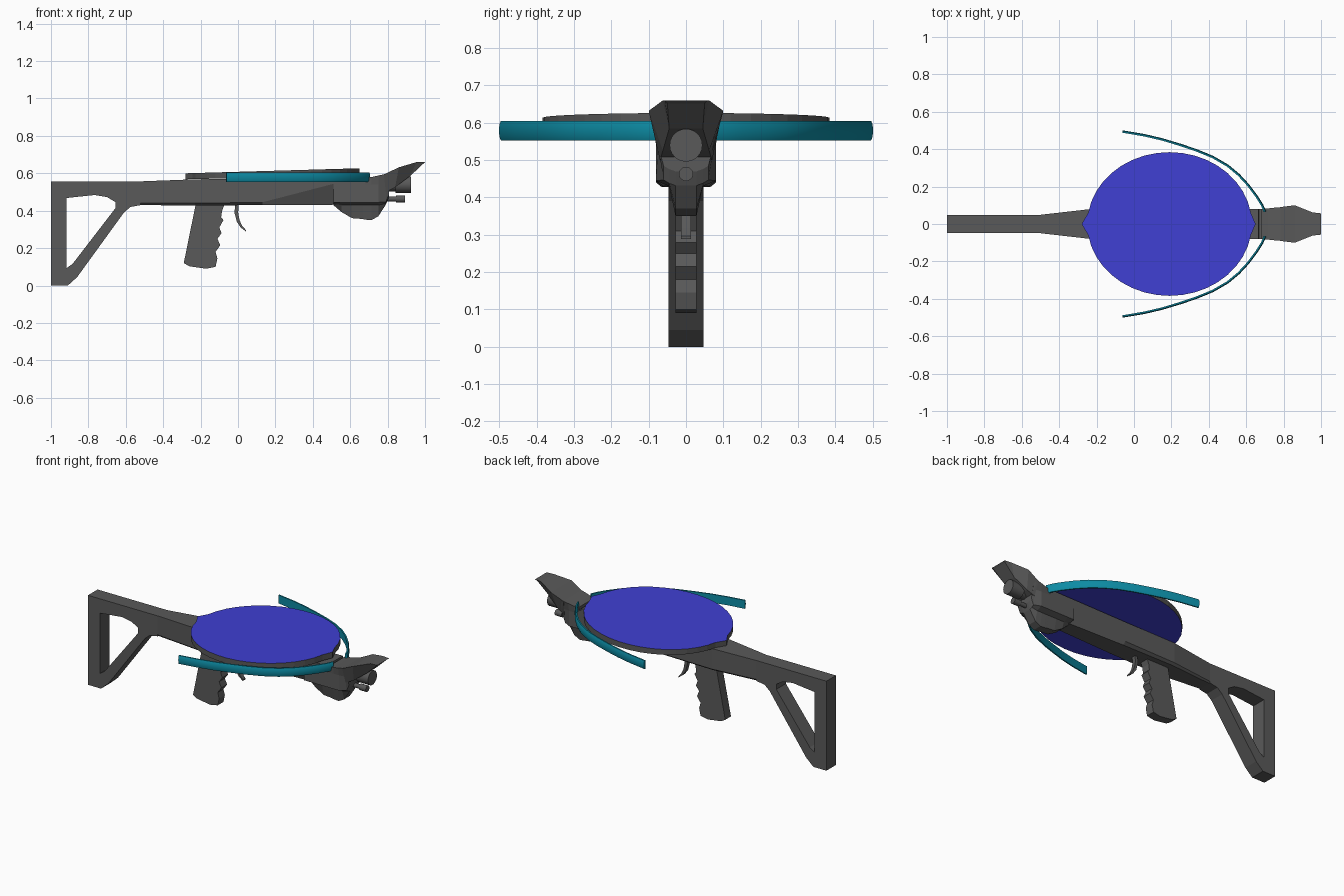
import bpy, bmesh, math
from mathutils import Vector

if "Cube" in bpy.data.objects:
    bpy.data.objects.remove(bpy.data.objects["Cube"])


def material(name, rgb):
    m = bpy.data.materials.new(name)
    m.diffuse_color = (*rgb, 1)
    m.use_nodes = True
    m.node_tree.nodes["Principled BSDF"].inputs["Base Color"].default_value = m.diffuse_color
    return m


GREY = material("dark grey", (0.1, 0.1, 0.1))
BLUE = material("blue", (0.05, 0.05, 0.65))
TEAL = material("teal", (0.004, 0.26, 0.37))


def finish(name, bm, mats):
    bmesh.ops.recalc_face_normals(bm, faces=bm.faces)
    me = bpy.data.meshes.new(name)
    bm.to_mesh(me)
    bm.free()
    for m in mats:
        me.materials.append(m)
    ob = bpy.data.objects.new(name, me)
    bpy.context.collection.objects.link(ob)
    return ob


def smooth(ob, angle=35):
    bpy.ops.object.select_all(action='DESELECT')
    bpy.context.view_layer.objects.active = ob
    ob.select_set(True)
    bpy.ops.object.shade_smooth_by_angle(angle=math.radians(angle))


def loft(name, rings, mat):
    """Skin closed rings of points and cap both ends."""
    bm = bmesh.new()
    vs = [[bm.verts.new(p) for p in r] for r in rings]
    n = len(rings[0])
    for a, b in zip(vs, vs[1:]):
        for i in range(n):
            j = (i + 1) % n
            bm.faces.new((a[i], a[j], b[j], b[i]))
    bm.faces.new(vs[0])
    bm.faces.new(vs[-1])
    return finish(name, bm, [mat])


def mirrored(half):
    """Half ring of (x, y, z) points, top to bottom, closed across y = 0."""
    return list(half) + [(x, -y, z) for x, y, z in reversed(half)]


def side_profile(name, loops, half_width):
    """Filled side outline (x, z), optionally with holes, extruded along y."""
    cu = bpy.data.curves.new(name, 'CURVE')
    cu.dimensions = '2D'
    cu.fill_mode = 'BOTH'
    cu.extrude = half_width
    for pts in loops:
        sp = cu.splines.new('POLY')
        sp.points.add(len(pts) - 1)
        for p, (x, z) in zip(sp.points, pts):
            p.co = (x, z, 0, 1)
        sp.use_cyclic_u = True
    tmp = bpy.data.objects.new(name + "_outline", cu)
    bpy.context.collection.objects.link(tmp)
    bpy.context.view_layer.update()
    me = bpy.data.meshes.new_from_object(tmp.evaluated_get(bpy.context.evaluated_depsgraph_get()))
    bm = bmesh.new()
    bm.from_mesh(me)
    bpy.data.objects.remove(tmp)
    bpy.data.meshes.remove(me)
    bmesh.ops.remove_doubles(bm, verts=bm.verts, dist=1e-5)
    for v in bm.verts:
        x, z, y = v.co
        v.co = (x, y, z)
    for f in bm.faces:
        f.material_index = 0
        f.smooth = False
    return finish(name, bm, [GREY])


# Open-frame shoulder stock
side_profile("stock", [
    [(-1, 0), (-.91, 0), (-.86, .045), (-.61, .39), (-.575, .42), (-.52, .43),
     (-.52, .557), (-1, .557)],
    [(-.917, .093), (-.917, .468), (-.767, .484), (-.70, .473), (-.655, .446),
     (-.655, .414), (-.885, .115)]], .047)

# Grip with finger waves
side_profile("grip", [
    [(-.225, .44), (-.07, .44), (-.085, .40), (-.09, .365), (-.078, .35), (-.10, .31),
     (-.088, .28), (-.11, .25), (-.095, .215), (-.12, .18), (-.11, .145), (-.12, .10),
     (-.17, .09), (-.26, .103), (-.29, .12)]], .028)

# Curved trigger
side_profile("trigger", [
    [(-.014, .44), (-.019, .39), (-.006, .34), (.015, .31), (.042, .289), (.042, .297),
     (.022, .32), (.008, .35), (.001, .39), (.003, .44)]], .013)

# Main body: top, side and bottom edges at each station
body = [(-.52, .047, .557, .44, .04, .43),
        (-.23, .08, .568, .44, .065, .428),
        (.13, .08, .571, .445, .06, .43),
        (.52, .08, .576, .546, .047, .432)]
loft("body", [mirrored([(x, w, t), (x, w, s), (x, b, z)]) for x, w, t, s, b, z in body], GREY)

# Fore block with a bulging underside and a string slot in the top
block = [(.51, .08, .576, .43), (.553, .08, .576, .393), (.61, .08, .577, .36),
         (.665, .08, .577, .356), (.667, .08, .562, .355), (.681, .08, .562, .353),
         (.683, .08, .579, .352), (.714, .083, .58, .35), (.75, .087, .588, .37),
         (.79, .09, .597, .432), (.806, .085, .602, .47)]
rings = []
for x, w, t, b in block:
    front = x > .76
    low = max(.445, b + .015)
    rings.append(mirrored([(x, w, t), (x, .08 if not front else .075, .54),
                           (x, .08 if not front else .06, low),
                           (x, .045, max(.43, b + .006)), (x, .028, b)]))
loft("fore_block", rings, GREY)

# Flared beak above the muzzle
loft("beak", [mirrored(r) for r in (
    [(.78, .09, .594), (.79, .07, .50)],
    [(.86, .10, .632), (.84, .062, .525)],
    [(.955, .062, .66), (.92, .045, .585)],
    [(1.0, .057, .66), (.99, .05, .652)])], GREY)


# Muzzle tube and small lower tube, each with a wider collar
def tube(name, z, r, x0, x1):
    ring = [(r * math.cos(a), z + r * math.sin(a)) for a in
            (math.tau * i / 24 for i in range(24))]
    smooth(loft(name, [[(x, y, h) for y, h in ring] for x in (x0, x1)], GREY))


tube("muzzle_neck", .54, .036, .78, .85)
tube("muzzle_collar", .54, .044, .842, .926)
tube("lower_neck", .463, .013, .78, .85)
tube("lower_collar", .463, .019, .845, .892)

# Tilted oval disc with pointed ends: blue faces, grey rim
outline = []
N = 40
for i in range(N):
    a = math.tau * i / N
    x, y = .19 + .44 * math.cos(a), .384 * math.sin(a)
    if i == 0:
        x = .65
    elif i == N // 2:
        x = -.28
    outline.append((x, y))
bm = bmesh.new()
top = [bm.verts.new((x, y, .60 + .027 * (x + .28) / .93)) for x, y in outline]
low = [bm.verts.new((x, y, .568 + .022 * (x + .28) / .93)) for x, y in outline]
bm.faces.new(top).material_index = 1
bm.faces.new(low).material_index = 1
for i in range(N):
    j = (i + 1) % N
    bm.faces.new((top[i], low[i], low[j], top[j]))
finish("disc", bm, [GREY, BLUE])

# Pair of bow limbs swept back from the fore block
path = [Vector(p) for p in [(-.062, .494), (.056, .474), (.15, .452), (.243, .424), (.33, .395),
                            (.42, .358), (.50, .312), (.56, .262), (.61, .208), (.655, .148),
                            (.685, .10), (.70, .065)]]
section = [(-.006, .553), (.002, .553), (.006, .563), (.007, .579), (.006, .595),
           (.002, .605), (-.006, .605)]
for side, label in ((1, "left"), (-1, "right")):
    rings = []
    for i, p in enumerate(path):
        d = (path[min(i + 1, len(path) - 1)] - path[max(i - 1, 0)]).normalized()
        n = Vector((-d.y, d.x))
        rings.append([(p.x + n.x * o, side * (p.y + n.y * o), z) for o, z in section])
    smooth(loft("bow_limb_" + label, rings, TEAL), 40)
